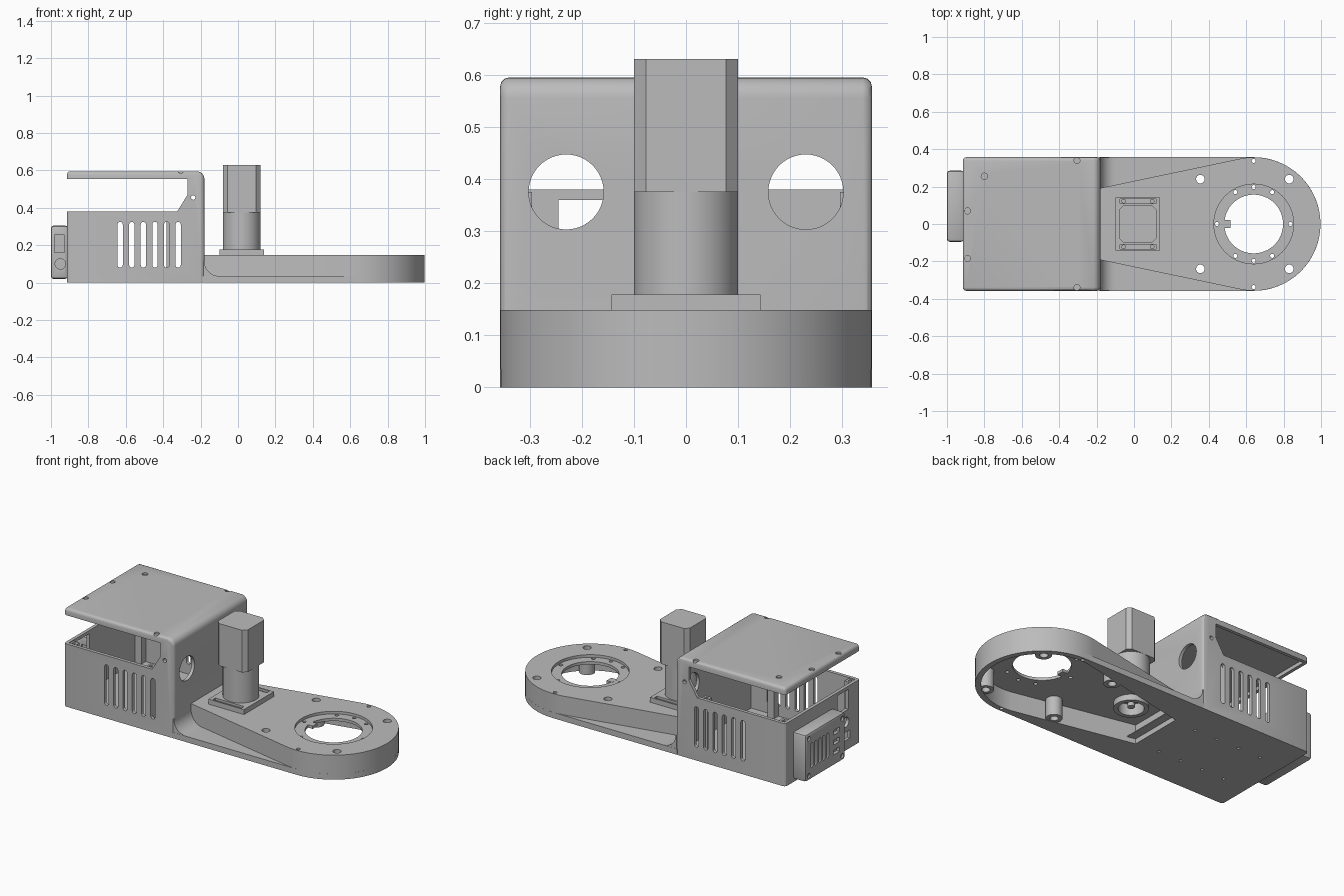
import bpy, bmesh, math
from math import sin, cos, radians, pi

if "Cube" in bpy.data.objects:
    bpy.data.objects.remove(bpy.data.objects["Cube"])

grey = bpy.data.materials.new("machine_grey")
grey.diffuse_color = (0.5, 0.5, 0.5, 1)
grey.use_nodes = True
grey.node_tree.nodes["Principled BSDF"].inputs["Base Color"].default_value = grey.diffuse_color


def prism(name, pts, lo, hi, axis='z', bevel=0, seg=1):
    """Extrude a 2D outline along an axis, optionally bevelling its sharp edges off the ground."""
    place = {'z': lambda a, b, h: (a, b, h), 'y': lambda a, b, h: (a, h, b), 'x': lambda a, b, h: (h, a, b)}[axis]
    bm = bmesh.new()
    low = [bm.verts.new(place(a, b, lo)) for a, b in pts]
    top = [bm.verts.new(place(a, b, hi)) for a, b in pts]
    n = len(pts)
    bm.faces.new(low)
    bm.faces.new(top)
    for i in range(n):
        bm.faces.new((low[i], low[(i + 1) % n], top[(i + 1) % n], top[i]))
    bmesh.ops.recalc_face_normals(bm, faces=bm.faces)
    if bevel:
        edges = [e for e in bm.edges if e.calc_face_angle(0) > 0.7 and max(v.co.z for v in e.verts) > 0.001]
        bmesh.ops.bevel(bm, geom=edges, offset=bevel, segments=seg, profile=0.5, affect='EDGES')
    me = bpy.data.meshes.new(name)
    bm.to_mesh(me)
    bm.free()
    me.materials.append(grey)
    ob = bpy.data.objects.new(name, me)
    bpy.context.collection.objects.link(ob)
    return ob


def rect(a0, a1, b0, b1):
    return [(a0, b0), (a1, b0), (a1, b1), (a0, b1)]


def circle(a, b, r, n=32):
    return [(a + r * cos(2 * pi * i / n), b + r * sin(2 * pi * i / n)) for i in range(n)]


def arc(a, b, r, t0, t1, n):
    return [(a + r * cos(radians(t0 + (t1 - t0) * i / n)), b + r * sin(radians(t0 + (t1 - t0) * i / n)))
            for i in range(n + 1)]


def stadium(a, b0, b1, r):
    return arc(a, b1 - r, r, 0, 180, 8) + arc(a, b0 + r, r, 180, 360, 8)


def arm_outline(x0, y0, r, ang):
    return [(x0, -y0)] + arc(0.64, 0, r, -ang, ang, 56) + [(x0, y0)]


def boolean(target, other, op='DIFFERENCE'):
    other.hide_render = True
    m = target.modifiers.new("bool", 'BOOLEAN')
    m.object, m.operation, m.solver = other, op, 'EXACT'
    bpy.context.view_layer.objects.active = target
    bpy.ops.object.modifier_apply(modifier=m.name)
    bpy.data.objects.remove(other)


def cut(target, pts, lo, hi, axis='z'):
    boolean(target, prism("cutter", pts, lo, hi, axis))


# Housing: solid with rounded front top edge, then hollowed and opened below the lid
side = [(-0.915, 0), (-0.18, 0)] + arc(-0.22, 0.555, 0.04, 0, 90, 6) + [(-0.915, 0.595)]
housing = prism("housing_with_lid", side, -0.357, 0.357, 'y', 0.018, 3)
cut(housing, rect(-0.895, -0.2, -0.337, 0.337), 0.02, 0.575)
cut(housing, [(-1.1, 0.38), (-0.325, 0.38), (-0.27, 0.47), (-0.27, 0.553), (-1.1, 0.553)], -0.5, 0.5, 'y')

# Side vents, cable holes and side screw holes
for i in range(6):
    cut(housing, stadium(-0.63 + i * 0.062, 0.08, 0.325, 0.014), -0.5, 0.5, 'y')
cut(housing, circle(-0.24, 0.455, 0.012, 16), -0.5, 0.5, 'y')
for y in (-0.23, 0.23):
    cut(housing, circle(y, 0.375, 0.072, 48), -0.25, -0.15, 'x')

# Rear ports beside the cover
cut(housing, rect(-0.245, -0.14, 0.24, 0.36), -0.95, -0.88, 'x')
cut(housing, circle(-0.22, 0.17, 0.03, 24), -0.95, -0.88, 'x')
cut(housing, rect(-0.26, -0.18, 0.06, 0.11), -0.95, -0.88, 'x')

# Lid screw recesses and underside screw holes
for x, y, r in ((-0.8, 0.255, 0.017), (-0.89, 0.07, 0.016), (-0.89, -0.185, 0.016),
                (-0.305, 0.34, 0.016), (-0.305, -0.34, 0.016)):
    cut(housing, circle(x, y, r, 20), 0.585, 0.62)
for x in (-0.75, -0.6, -0.45, -0.3):
    for y in (-0.15, 0.15):
        cut(housing, circle(x, y, 0.009, 12), -0.02, 0.012)

# Posts inside the housing corners
for i, (x, y) in enumerate(((-0.875, -0.318), (-0.875, 0.318), (-0.36, -0.318), (-0.36, 0.318))):
    post = prism(f"corner_post_{i}", rect(x - 0.022, x + 0.022, y - 0.022, y + 0.022), 0.018, 0.375)
    cut(post, circle(x, y, 0.01, 12), 0.33, 0.4)

# Arm: thin full-width flange joined with a tapered raised body
arm = prism("arm", arm_outline(-0.19, 0.357, 0.357, 90), 0, 0.035)
boolean(arm, prism("arm_body", arm_outline(-0.19, 0.19, 0.3568, 100), 0, 0.148), 'UNION')
cut(arm, arm_outline(-0.15, 0.165, 0.325, 100), -0.05, 0.115)

# Screw bosses and motor boss below the arm
bolts = [(x, y) for x in (0.355, 0.83) for y in (-0.24, 0.24)]
for x, y in bolts:
    boolean(arm, prism("boss", circle(x, y, 0.045, 24), 0.002, 0.125), 'UNION')
boolean(arm, prism("motor_boss", circle(0.02, 0, 0.095, 40), 0.08, 0.125), 'UNION')
for x, y in bolts:
    cut(arm, circle(x, y, 0.023, 24), -0.05, 0.2)
cut(arm, circle(0.02, 0, 0.07, 40), -0.05, 0.2)

# Joint opening with counterbore and its ring of small holes
cut(arm, circle(0.64, 0, 0.213, 64), 0.132, 0.2)
cut(arm, circle(0.64, 0, 0.157, 64), -0.05, 0.2)
for t in (0, 60, 90, 120, 180, 240, 270, 300):
    cut(arm, circle(0.64 + 0.197 * cos(radians(t)), 0.197 * sin(radians(t)), 0.011, 14), 0.05, 0.2)
for y in (-0.337, 0.337):
    cut(arm, circle(0.64, y, 0.011, 14), -0.05, 0.2)
prism("locating_key", rect(0.475, 0.515, -0.022, 0.022), 0.1155, 0.1325)

# Fillet between housing and flange
prism("housing_fillet", [(-0.185, 0.03), (-0.1, 0.03)] + arc(-0.1, 0.115, 0.08, 270, 180, 10) + [(-0.185, 0.115)],
      -0.356, 0.356, 'y')

# Motor: mounting plate, round gearbox and chamfered body
plate = prism("motor_plate", rect(-0.098, 0.14, -0.143, 0.143), 0.148, 0.178)
for s in (-1, 1):
    cut(plate, rect(-0.075, 0.117, s * 0.122 - 0.013, s * 0.122 + 0.013), 0.165, 0.2)
    for x in (-0.055, 0.097):
        cut(plate, circle(x, s * 0.122, 0.01, 14), 0.1, 0.2)
prism("gearbox", circle(0.02, 0, 0.1, 64), 0.1775, 0.38)
c = 0.023
prism("motor_body", [(-0.08 + c, -0.1), (0.12 - c, -0.1), (0.12, -0.1 + c), (0.12, 0.1 - c), (0.12 - c, 0.1),
                     (-0.08 + c, 0.1), (-0.08, 0.1 - c), (-0.08, -0.1 + c)], 0.375, 0.63)
prism("motor_shaft", circle(0.02, 0, 0.02, 20), 0.09, 0.16)

# Rear cover with vents, sockets and corner screws
cover = prism("rear_cover", rect(-0.095, 0.285, 0.02, 0.305), -1.0, -0.91, 'x', 0.014, 2)
for i in range(5):
    cut(cover, stadium(0.225 - i * 0.038, 0.09, 0.24, 0.009), -1.05, -0.975, 'x')
for z in (0.1, 0.16, 0.22):
    cut(cover, rect(-0.04, 0.02, z - 0.014, z + 0.014), -1.05, -0.98, 'x')
for y in (-0.065, 0.255):
    for z in (0.05, 0.275):
        cut(cover, circle(y, z, 0.014, 16), -1.05, -0.99, 'x')
cut(cover, rect(-0.982, -0.928, 0.16, 0.255), -0.15, -0.085, 'y')
cut(cover, circle(-0.95, 0.1, 0.028, 24), -0.15, -0.085, 'y')

# Smooth round faces, keep edges sharp
for ob in bpy.data.objects:
    bpy.ops.object.select_all(action='DESELECT')
    ob.select_set(True)
    bpy.context.view_layer.objects.active = ob
    bpy.ops.object.shade_smooth_by_angle(angle=radians(30))
